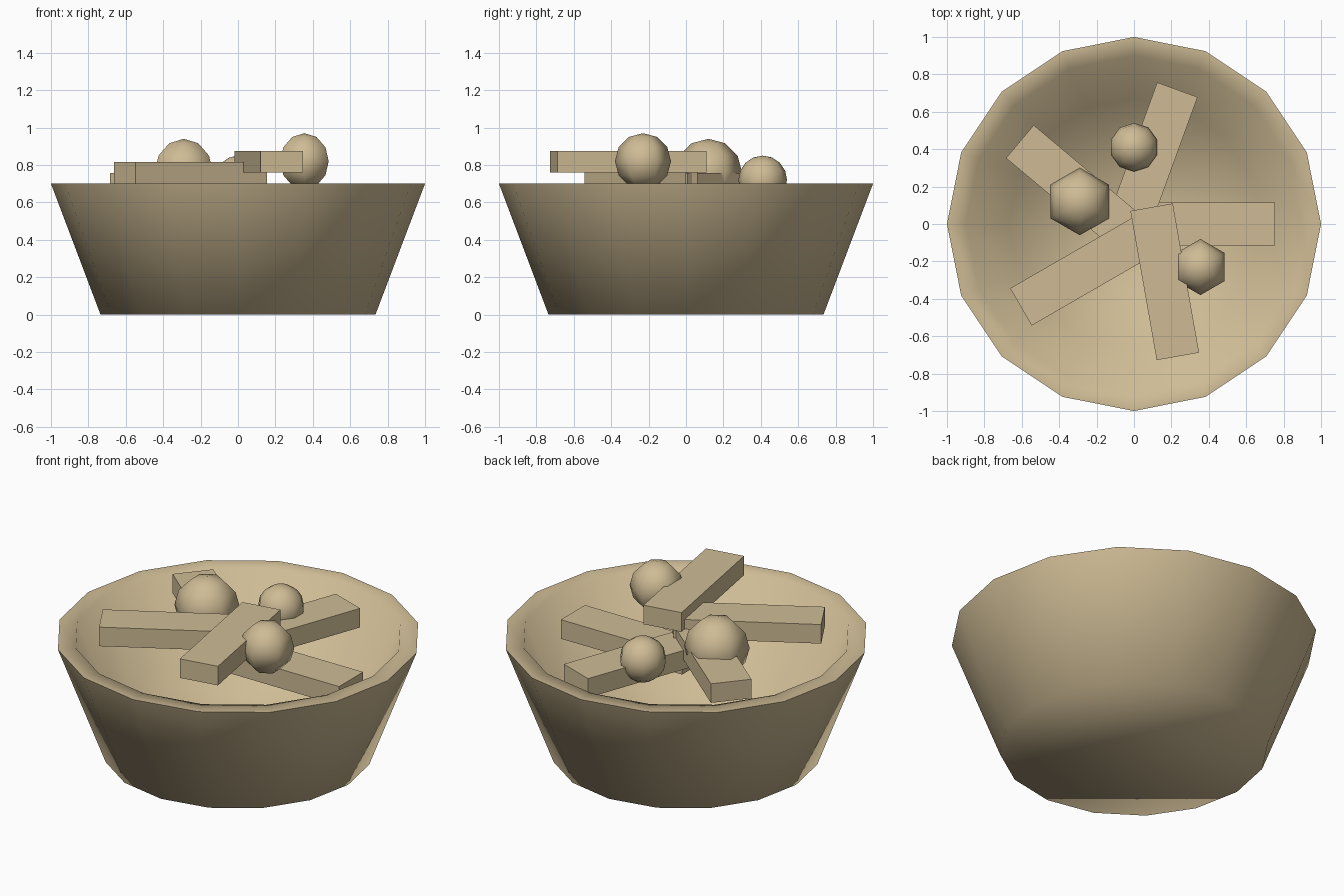
import bpy, bmesh, math
from mathutils import Matrix

if "Cube" in bpy.data.objects:
    bpy.data.objects.remove(bpy.data.objects["Cube"])

tan = bpy.data.materials.new("tan")
tan.diffuse_color = (0.62, 0.50, 0.30, 1)
tan.use_nodes = True
tan.node_tree.nodes["Principled BSDF"].inputs["Base Color"].default_value = tan.diffuse_color


def finish(name, bm, smooth_angle=None):
    bmesh.ops.recalc_face_normals(bm, faces=bm.faces)
    me = bpy.data.meshes.new(name)
    bm.to_mesh(me)
    bm.free()
    ob = bpy.data.objects.new(name, me)
    bpy.context.collection.objects.link(ob)
    me.materials.append(tan)
    if smooth_angle:
        bpy.ops.object.select_all(action='DESELECT')
        ob.select_set(True)
        bpy.context.view_layer.objects.active = ob
        bpy.ops.object.shade_smooth_by_angle(angle=math.radians(smooth_angle))
    return ob


# Bowl: 16-sided lathe of (radius, height), capped below and on the inner floor
SIDES = 16
profile = [(0.735, 0), (1.0, 0.70), (0.90, 0.70), (0.67, 0.10)]
bm = bmesh.new()
rings = [[bm.verts.new((r * math.cos(2 * math.pi * i / SIDES),
                        r * math.sin(2 * math.pi * i / SIDES), z))
          for i in range(SIDES)] for r, z in profile]
for a, b in zip(rings, rings[1:]):
    for i in range(SIDES):
        j = (i + 1) % SIDES
        bm.faces.new((a[i], a[j], b[j], b[i]))
bm.faces.new(rings[0])
bm.faces.new(rings[-1])
finish("bowl", bm, 80)

# Sticks: five flat bars fanned around the centre, each a step higher
for i in range(5):
    around = math.radians(74.5 * i)
    bm = bmesh.new()
    bmesh.ops.create_cube(bm, size=1)
    bm.transform(Matrix.Translation((0.35 * math.cos(around), 0.35 * math.sin(around), 0.585 + 0.058 * i))
                 @ Matrix.Rotation(math.radians(70 * i), 4, 'Z')
                 @ Matrix.Diagonal((0.81, 0.23, 0.115, 1)))
    finish(f"stick_{i + 1}", bm)

# Balls: low-poly smooth spheres resting among the sticks
balls = [((-0.29, 0.12, 0.76), 0.18, 6, 6),
         ((0.0, 0.41, 0.72), 0.13, 10, 8),
         ((0.355, -0.23, 0.82), 0.15, 6, 6)]
for i, (pos, r, seg, ring) in enumerate(balls):
    bm = bmesh.new()
    bmesh.ops.create_uvsphere(bm, u_segments=seg, v_segments=ring, radius=r,
                              matrix=Matrix.Translation(pos))
    finish(f"ball_{i + 1}", bm, 80)
